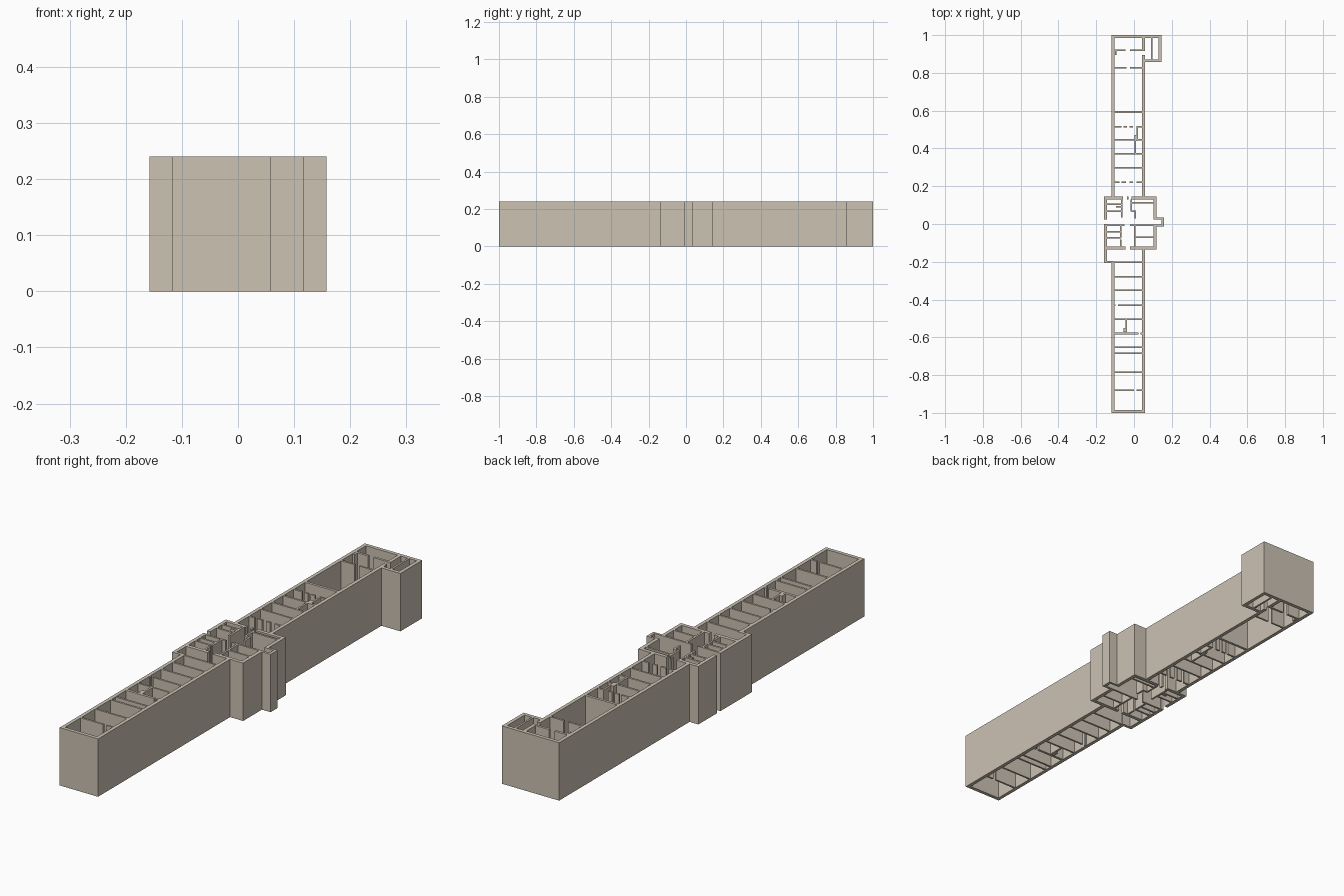
import bpy, bmesh

if "Cube" in bpy.data.objects:
    bpy.data.objects.remove(bpy.data.objects["Cube"])

HEIGHT = 0.24
T = 0.015          # outer wall thickness
P = 0.008          # partition thickness


def extrude_plan(name, rects, color):
    """Merge overlapping plan rectangles (x0, x1, y0, y1) and extrude them as one clean solid."""
    xs = sorted({round(v, 4) for r in rects for v in r[:2]})
    ys = sorted({round(v, 4) for r in rects for v in r[2:]})
    bm = bmesh.new()
    verts = {}

    def vert(i, j):
        if (i, j) not in verts:
            verts[i, j] = bm.verts.new((xs[i], ys[j], 0))
        return verts[i, j]

    for i in range(len(xs) - 1):
        for j in range(len(ys) - 1):
            cx, cy = (xs[i] + xs[i + 1]) / 2, (ys[j] + ys[j + 1]) / 2
            if any(a < cx < b and c < cy < d for a, b, c, d in rects):
                bm.faces.new((vert(i, j), vert(i + 1, j), vert(i + 1, j + 1), vert(i, j + 1)))
    ext = bmesh.ops.extrude_face_region(bm, geom=bm.faces[:], use_keep_orig=True)
    top = [g for g in ext["geom"] if isinstance(g, bmesh.types.BMVert)]
    bmesh.ops.translate(bm, verts=top, vec=(0, 0, HEIGHT))
    bmesh.ops.recalc_face_normals(bm, faces=bm.faces[:])
    bmesh.ops.dissolve_limit(bm, angle_limit=0.01, verts=bm.verts[:], edges=bm.edges[:])
    mesh = bpy.data.meshes.new(name)
    bm.to_mesh(mesh)
    bm.free()
    obj = bpy.data.objects.new(name, mesh)
    bpy.context.collection.objects.link(obj)
    mat = bpy.data.materials.new(name + "_stone")
    mat.diffuse_color = color
    mat.use_nodes = True
    mat.node_tree.nodes["Principled BSDF"].inputs["Base Color"].default_value = mat.diffuse_color
    mesh.materials.append(mat)
    return obj


def across(y, *spans, t=P):
    """Wall pieces running along x, centred on y."""
    return [(a, b, y - t / 2, y + t / 2) for a, b in spans]


def along(x, *spans, t=P):
    """Wall pieces running along y, centred on x."""
    return [(x - t / 2, x + t / 2, a, b) for a, b in spans]


# key plan lines
WL, WR = -0.118, 0.058            # wing outer faces
IL, IR = WL + T, WR - T           # wing inner faces
BL, BR = -0.158, 0.118            # central block outer faces
BIL, BIR = BL + T, BR - T
N, S = 0.145, -0.135              # block north and south faces

outer = [
    # north wing
    (WL, IL, N - T, 1), (IR, WR, N - T, 0.955 - 0.06), (IR, WR, 0.915, 1), (WL, 0.145, 1 - T, 1),
    # north-east annex
    (0.13, 0.145, 0.857, 1), (IR, 0.145, 0.857, 0.857 + T),
    # south wing
    (WL, IL, -1, -0.195), (IR, WR, -1, S + T), (WL, WR, -1, -1 + T),
    # central block, west side with doorway and porch return
    (BL, BIL, 0.024, N), (BL, BIL, -0.207, 0.0), (BL, IL, -0.207, -0.195),
    # central block, east side with projecting bay
    (BIR, BR, 0.025, N), (BIR, BR, S, -0.002),
    (BIR, 0.158, 0.025, 0.034), (BIR, 0.158, -0.012, -0.002), (0.146, 0.158, -0.012, 0.034),
    # central block cross walls with corridor doorways
    (BL, -0.057, N - T, N), (-0.036, -0.028, N - T, N), (-0.012, BR, N - T, N),
    (BL, -0.045, S + T - 0.007, S + 2 * T - 0.007),
    (-0.022, BR, S, S + T),
]
outer[-2] = (BIL, -0.045, S, S + T)

# plain full-width partitions in both wings
rooms = []
for y in (0.447, 0.373, 0.299, -0.203, -0.278, -0.352, -0.505, -0.653, -0.685, -0.785):
    rooms += across(y, (IL, IR))
rooms += across(0.593, (IL, IR), t=0.011)

# partitions with doorways, north wing
rooms += across(0.92, (IL, -0.045), (-0.02, IR), t=0.01)
rooms += along(-0.097, (0.895, 0.92))
rooms += across(0.826, (IL, -0.04), (-0.02, IR))
rooms += across(0.515, (IL, -0.065), (-0.055, -0.036), (-0.024, -0.005), (0.014, IR))
rooms += along(0.018, (0.447, 0.515))
rooms += along(0.011, (0.44, 0.47), t=0.016)
rooms += along(0.007, (0.373, 0.447))
rooms += across(0.222, (IL, -0.078), (-0.066, -0.042), (-0.025, -0.005), (0.014, IR))
rooms += along(0.093, (0.872, 0.985))

# partitions with doorways, south wing
rooms += across(-0.43, (IL, -0.098), (-0.086, IR))
rooms += across(-0.58, (IL, 0.024), (0.034, IR), t=0.011)
rooms += along(-0.04, (-0.575, -0.505))
rooms += along(-0.048, (-0.573, -0.55), t=0.016)
rooms += across(-0.88, (IL, 0.0), (0.014, IR))

# central block rooms
rooms += along(-0.066, (0.035, N - T))
rooms += across(0.104, (BIL, -0.066))
rooms += across(0.067, (BIL, -0.066))
rooms += across(0.092, (-0.095, -0.066))
rooms += along(-0.014, (0.067, N - T))
rooms += across(0.067, (-0.014, 0.007))
rooms += along(0.007, (0.03, 0.071))
rooms += across(0.113, (-0.01, BIR))
rooms += across(-0.006, (BIL, -0.05), (-0.022, BIR))
rooms += across(-0.042, (BIL, -0.07))
rooms += across(-0.073, (BIL, -0.07))
rooms += along(-0.07, (S + T, -0.083), (-0.073, -0.006))
rooms += along(0.004, (S + T, -0.006))
rooms += across(-0.07, (0.004, BIR))

extrude_plan("outer_walls", outer, (0.60, 0.54, 0.45, 1))
extrude_plan("partition_walls", rooms, (0.60, 0.54, 0.45, 1))
